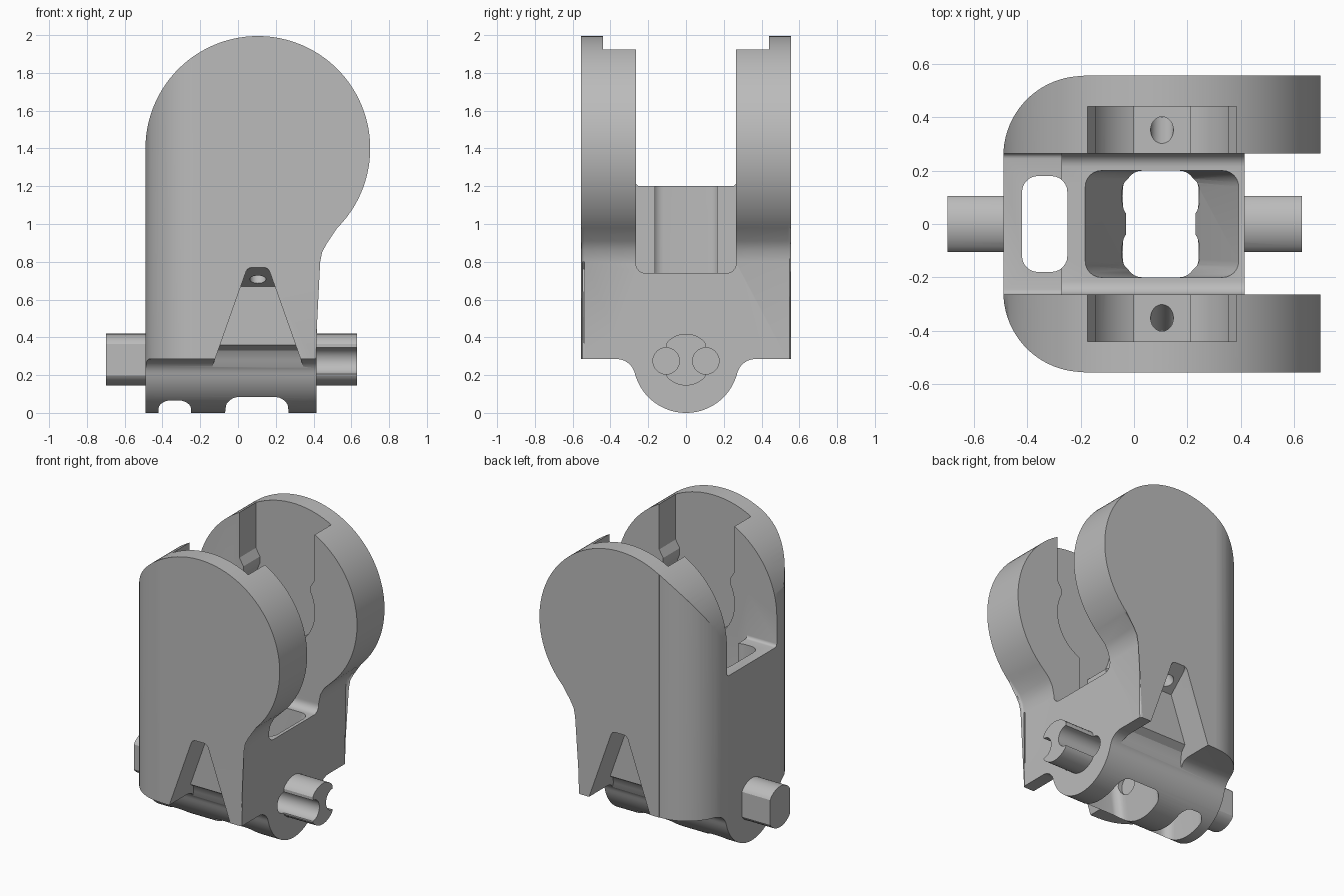
import bpy, bmesh
from math import sin, cos, radians, sqrt
from mathutils import Matrix, Vector

cube = bpy.data.objects.get("Cube")
if cube:
    bpy.data.objects.remove(cube, do_unlink=True)

grey = bpy.data.materials.new("plain_grey")
grey.use_nodes = True
grey.diffuse_color = (0.5, 0.5, 0.5, 1)
grey.node_tree.nodes["Principled BSDF"].inputs["Base Color"].default_value = (0.5, 0.5, 0.5, 1)


def finish(name, bm):
    bmesh.ops.recalc_face_normals(bm, faces=bm.faces)
    mesh = bpy.data.meshes.new(name)
    bm.to_mesh(mesh)
    bm.free()
    mesh.materials.append(grey)
    ob = bpy.data.objects.new(name, mesh)
    bpy.context.collection.objects.link(ob)
    return ob


def arc(cx, cy, r, start, end, n=16):
    steps = [radians(start + (end - start) * i / n) for i in range(n + 1)]
    return [(cx + r * cos(a), cy + r * sin(a)) for a in steps]


def prism(name, pts, axis, lo, hi, bevel=0):
    """Extrude a 2D outline along one axis, with optional rounded rims."""
    place = {"X": lambda a, b, t: (t, a, b),
             "Y": lambda a, b, t: (a, t, b),
             "Z": lambda a, b, t: (a, b, t)}[axis]
    bm = bmesh.new()
    rings = [[bm.verts.new(place(a, b, t)) for a, b in pts] for t in (lo, hi)]
    caps = [bm.faces.new(r) for r in rings]
    n = len(pts)
    for i in range(n):
        j = (i + 1) % n
        bm.faces.new((rings[0][i], rings[0][j], rings[1][j], rings[1][i]))
    if bevel:
        rims = [e for f in caps for e in f.edges]
        bmesh.ops.bevel(bm, geom=rims, offset=bevel, segments=3, profile=0.5, affect="EDGES")
    return finish(name, bm)


def rounded_rect(x0, x1, y0, y1, r):
    return (arc(x1 - r, y1 - r, r, 0, 90, 6) + arc(x0 + r, y1 - r, r, 90, 180, 6)
            + arc(x0 + r, y0 + r, r, 180, 270, 6) + arc(x1 - r, y0 + r, r, 270, 360, 6))


def combine(target, tool, operation):
    mod = target.modifiers.new("combine", "BOOLEAN")
    mod.operation = operation
    mod.solver = "EXACT"
    mod.object = tool
    bpy.context.view_layer.objects.active = target
    bpy.ops.object.modifier_apply(modifier=mod.name)
    bpy.data.objects.remove(tool, do_unlink=True)


def plan(z0):
    """Footprint with two large rounded corners on the -x side."""
    pts = ([(1, -0.57), (1, 0.57), (-0.19, 0.57)] + arc(-0.19, 0.255, 0.3, 90, 180, 20)
           + arc(-0.19, -0.255, 0.3, 180, 270, 20) + [(-0.19, -0.57)])
    return prism("plan", pts, "Z", z0, 2.2)


# Main body: round head, straight back edge and filleted neck
outline = ([(0.415, 0.2), (0.415, 0.8), (0.427, 0.86), (0.455, 0.91)]
           + arc(0.105, 1.4, 0.595, -45, 180, 64) + [(-0.49, 0.2)])
housing = prism("clevis_housing", outline, "Y", -0.557, 0.557, 0.02)
combine(housing, plan(0.285), "INTERSECT")

# Rounded barrel below the body, flared into its underside
f = 0.1
fy = sqrt((0.28 + f) ** 2 - 0.095 ** 2)
half = [(fy, 0.4)] + arc(fy, 0.185, f, 90, 165.5, 10)
barrel_pts = (half + arc(0, 0.28, 0.28, -14.5, -165.5, 40)[1:-1]
              + [(-y, z) for y, z in reversed(half)])
barrel = prism("barrel", barrel_pts, "X", -0.49, 0.415)
combine(barrel, plan(-0.1), "INTERSECT")
combine(housing, barrel, "UNION")

# Slot between the cheeks, deeper towards +x
slot = [(0.265, 2.3), (-0.265, 2.3)] + arc(-0.215, 0.79, 0.05, 180, 270, 6) \
    + arc(0.215, 0.79, 0.05, 270, 360, 6)
combine(housing, prism("deep_slot", slot, "X", -0.27, 1), "DIFFERENCE")
upper = [(0.265, 2.3), (-0.265, 2.3)] + arc(-0.245, 1.22, 0.02, 180, 270, 4) \
    + arc(0.245, 1.22, 0.02, 270, 360, 4)
combine(housing, prism("upper_slot", upper, "X", -1, 0), "DIFFERENCE")

# Keyed grooves on the inner cheek faces
side = [(0.28, 2.2), (0.28, 1.62), (0.25, 1.57)] + arc(0, 1.4, 0.28, 26.8, -68, 24) + [(0.105, 0.85)]
groove = [(0.105 + x, z) for x, z in side] + [(0.105 - x, z) for x, z in reversed(side)]
for s in (-1, 1):
    lo, hi = sorted((s * 0.2, s * 0.44))
    combine(housing, prism("cheek_groove", groove, "Y", lo, hi), "DIFFERENCE")

# Vertical window through the back wall
window = rounded_rect(-0.42, -0.25, -0.18, 0.18, 0.06)
combine(housing, prism("window", window, "Z", -0.1, 1.5), "DIFFERENCE")

# Funnel through the middle: wide at the top, narrow, then slightly flared
bm = bmesh.new()
rings = []
for z, x0, x1 in ((-0.05, -0.075, 0.275), (0.3, -0.03, 0.23), (0.76, -0.19, 0.4)):
    rings.append([bm.verts.new((x, y, z)) for x, y in rounded_rect(x0, x1, -0.2, 0.2, 0.06)])
for a, b in zip(rings, rings[1:]):
    for i in range(len(a)):
        j = (i + 1) % len(a)
        bm.faces.new((a[i], a[j], b[j], b[i]))
bm.faces.new(rings[0])
bm.faces.new(rings[-1])
combine(housing, finish("funnel", bm), "DIFFERENCE")

# Tapered recess and slanted hole on each outer cheek
wedge = [(-0.155, 0.19), (0.365, 0.19)] + arc(0.135, 0.735, 0.035, 20, 90, 5) \
    + arc(0.075, 0.735, 0.035, 90, 160, 5)
floor = [(0.7, 0.15), (0.283, 0.15), (0.283, 0.22), (0.295, 0.28), (0.325, 0.33),
         (0.37, 0.36), (0.37, 0.67), (0.555, 0.77), (0.7, 0.85)]
for s in (-1, 1):
    recess = prism("recess", [(s * y, z) for y, z in floor], "X", -0.5, 0.6)
    combine(recess, prism("wedge", wedge, "Y", -1, 1), "INTERSECT")
    combine(housing, recess, "DIFFERENCE")
    bm = bmesh.new()
    tilt = Vector((0, -s * 0.6, 1)).to_track_quat("Z", "Y").to_matrix().to_4x4()
    bmesh.ops.create_cone(bm, cap_ends=True, segments=24, radius1=0.043, radius2=0.043, depth=0.36,
                          matrix=Matrix.Translation((0.105, s * 0.4, 0.77)) @ tilt)
    combine(housing, finish("slanted_hole", bm), "DIFFERENCE")

# Flat-sided stub pins on both ends
pin = [(max(-0.105, min(0.105, y)), z) for y, z in arc(0, 0.282, 0.137, 0, 352.5, 47)]
pin = [p for i, p in enumerate(pin)
       if abs(p[0]) < 0.1049 or abs(pin[i - 1][0]) < 0.1049 or abs(pin[(i + 1) % len(pin)][0]) < 0.1049]
for lo, hi in ((-0.7, -0.45), (0.38, 0.63)):
    combine(housing, prism("pin", pin, "X", lo, hi), "UNION")

# Twin bores running beside the +x pin into the funnel
for s in (-1, 1):
    bore = arc(s * 0.105, 0.275, 0.07, 0, 348.75, 31)
    combine(housing, prism("bore", bore, "X", -0.05, 0.8), "DIFFERENCE")

bpy.ops.object.select_all(action="DESELECT")
housing.select_set(True)
bpy.context.view_layer.objects.active = housing
bpy.ops.object.shade_smooth_by_angle(angle=radians(25))
